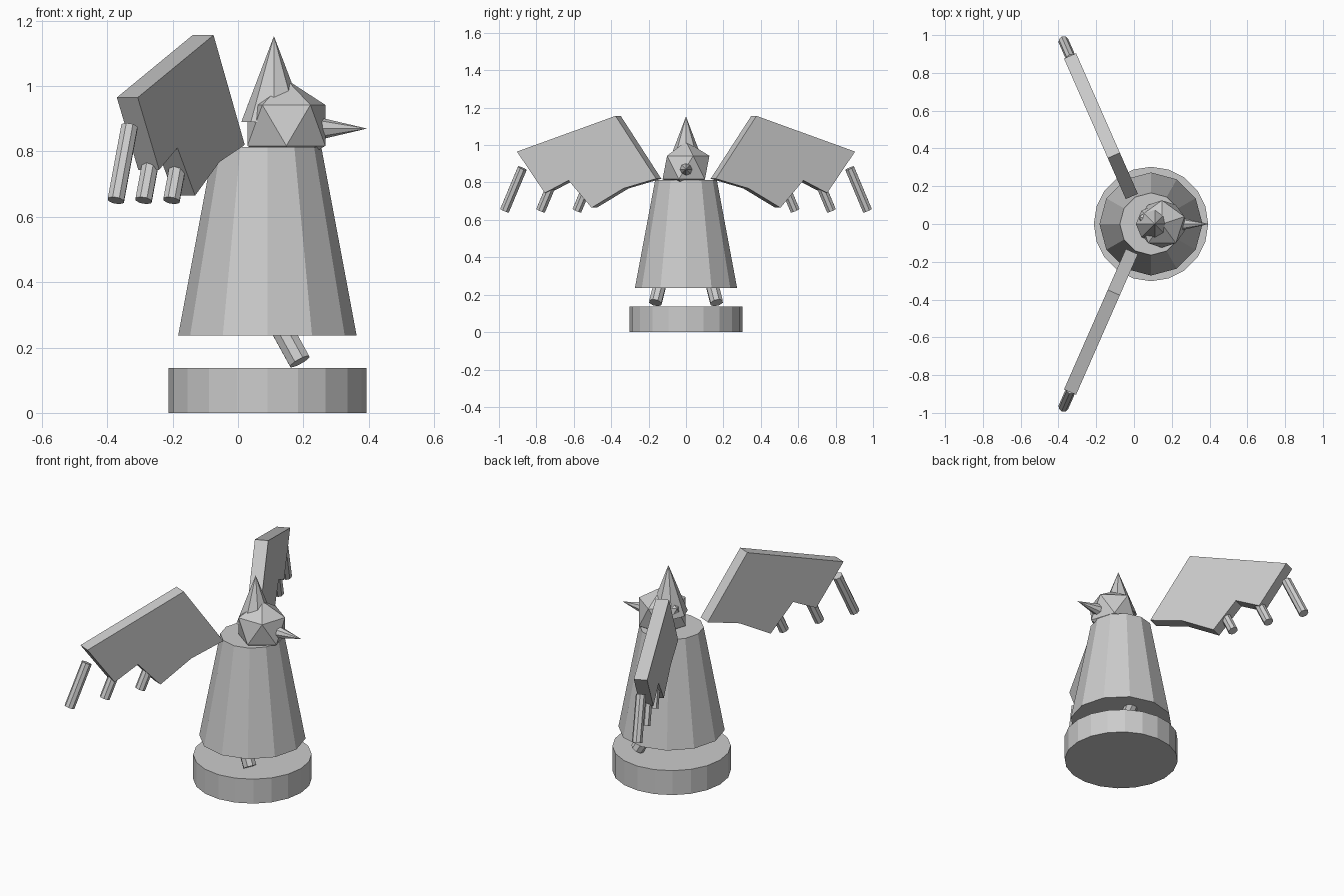
import bpy, bmesh
from math import pi
from mathutils import Vector, Matrix

if "Cube" in bpy.data.objects:
    bpy.data.objects.remove(bpy.data.objects["Cube"])

CX = 0.09  # x of the body axis


def make(name, bm):
    bmesh.ops.recalc_face_normals(bm, faces=bm.faces)
    me = bpy.data.meshes.new(name)
    bm.to_mesh(me)
    bm.free()
    ob = bpy.data.objects.new(name, me)
    bpy.context.collection.objects.link(ob)
    return ob


def rod(name, a, b, r1, r2, sides):
    """Cylinder or cone from point a (radius r1) to point b (radius r2)."""
    a, b = Vector(a), Vector(b)
    d = b - a
    m = Matrix.Translation((a + b) / 2) @ d.to_track_quat('Z', 'Y').to_matrix().to_4x4()
    bm = bmesh.new()
    bmesh.ops.create_cone(bm, cap_ends=True, segments=sides, radius1=r1,
                          radius2=r2, depth=d.length, matrix=m)
    if r2 == 0:
        bmesh.ops.remove_doubles(bm, verts=bm.verts, dist=1e-5)
    return make(name, bm)


# round base and tapered body
rod("base", (CX, 0, 0), (CX, 0, 0.138), 0.303, 0.303, 20)
rod("body", (CX, 0, 0.237), (CX, 0, 0.813), 0.273, 0.165, 12)

# head, beak and crest
bm = bmesh.new()
bmesh.ops.create_icosphere(bm, subdivisions=1, radius=0.14,
                           matrix=Matrix.Translation((0.148, 0, 0.88)) @ Matrix.Rotation(pi / 2, 4, 'Z'))
make("head", bm)
rod("beak", (0.22, 0, 0.87), (0.395, 0, 0.87), 0.041, 0, 8)
rod("crest", (0.11, 0, 0.89), (0.11, 0, 1.153), 0.1, 0, 8)

# wing outline (y, z) on its forward face; the wing sweeps back along x = CX - SWEEP * y
SWEEP = 0.44
THICK = Vector((-0.064, -0.028, 0))
OUTLINE = [(0.16, 0.82), (0.377, 1.156), (0.904, 0.965), (0.755, 0.744),
           (0.628, 0.811), (0.505, 0.665), (0.335, 0.768)]

for side, s in (("left", 1), ("right", -1)):
    flip = Vector((1, s, 1))
    # leg
    rod(side + "_leg", Vector((0.08, 0.113, 0.355)) * flip,
        Vector((0.189, 0.164, 0.157)) * flip, 0.036, 0.036, 8)
    # wing slab
    bm = bmesh.new()
    pts = [Vector((CX + 0.001 - SWEEP * y, y, z)) for y, z in OUTLINE]
    face = bm.faces.new([bm.verts.new(p * flip) for p in pts])
    ext = bmesh.ops.extrude_face_region(bm, geom=[face], use_keep_orig=True)
    moved = [v for v in ext["geom"] if isinstance(v, bmesh.types.BMVert)]
    bmesh.ops.translate(bm, verts=moved, vec=THICK * flip)
    make(side + "_wing", bm)
    # feathers in the middle plane of the wing
    for i, y in enumerate((0.583, 0.777, 0.97)):
        top = Vector((0.053 - SWEEP * (y - 0.095), y - 0.095, 0.876))
        end = Vector((0.053 - SWEEP * y, y, 0.65))
        rod(f"{side}_feather_{i + 1}", top * flip, end * flip, 0.027, 0.027, 8)
